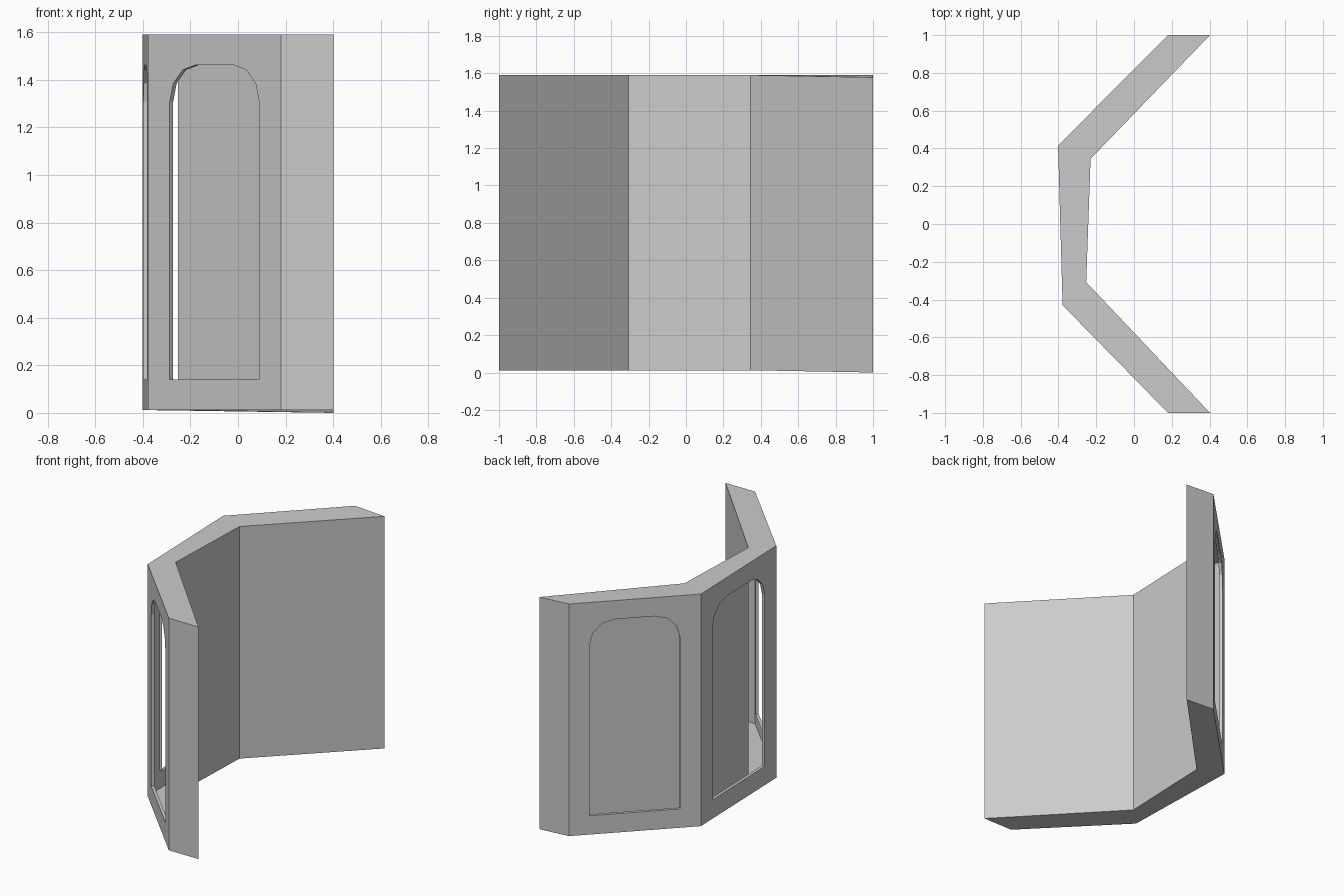
import bpy, bmesh, math
from mathutils import Vector

if "Cube" in bpy.data.objects:
    bpy.data.objects.remove(bpy.data.objects["Cube"])

Z0, Z1 = 0.012, 1.59          # underside and top of the wall
SILL, HEAD = 0.14, 1.463      # window opening
MARGIN, RADIUS, RIM = 0.13, 0.157, 0.02

outer = [(0.18, -1), (-0.378, -0.43), (-0.402, 0.415), (0.18, 1)]
inner = [(0.402, -1), (-0.253, -0.308), (-0.23, 0.345), (0.402, 1)]

bm = bmesh.new()


def column(points, z, drop=0.0):
    """One vertex per plan point; the last one may sit slightly lower."""
    return [bm.verts.new((x, y, z - (drop if i == 3 else 0)))
            for i, (x, y) in enumerate(points)]


def window_profile(length):
    """Opening with two rounded upper corners of three segments each."""
    a, b = MARGIN, length - MARGIN
    pts = [(a, SILL), (b, SILL)]
    for cx, start in ((b - RADIUS, 0), (a + RADIUS, 90)):
        for k in range(4):
            t = math.radians(start + 30 * k)
            pts.append((cx + RADIUS * math.cos(t),
                        HEAD - RADIUS + RADIUS * math.sin(t)))
    return pts


def loop_edges(verts):
    return [bm.edges.new((v, verts[(i + 1) % len(verts)])) if
            not bm.edges.get((v, verts[(i + 1) % len(verts)])) else
            bm.edges.get((v, verts[(i + 1) % len(verts)]))
            for i, v in enumerate(verts)]


ob, ot = column(outer, Z0), column(outer, Z1)
ib, it = column(inner, Z0, 0.012), column(inner, Z1, 0.012)

# Inner walls, top and underside of the hollow shell
for i in range(3):
    bm.faces.new((ib[i + 1], ib[i], it[i], it[i + 1]))
    bm.faces.new((ot[i], ot[i + 1], it[i + 1], it[i])[::-1])
    bm.faces.new((ob[i], ob[i + 1], ib[i + 1], ib[i]))

# End caps
bm.faces.new((ob[0], ib[0], it[0], ot[0]))
bm.faces.new((ib[3], ob[3], ot[3], it[3]))

# Outer panels with arched openings and shallow rims
for i in range(3):
    p, q = Vector(outer[i]), Vector(outer[i + 1])
    d = (q - p).normalized()
    inward = Vector((d.y, -d.x, 0)) * RIM
    hole = [bm.verts.new((p.x + d.x * u, p.y + d.y * u, z))
            for u, z in window_profile((q - p).length)]
    frame = loop_edges([ob[i], ob[i + 1], ot[i + 1], ot[i]])
    opening = loop_edges(hole)
    bmesh.ops.triangle_fill(bm, edges=frame + opening, use_beauty=True,
                            normal=-inward.normalized())
    back = [bm.verts.new(v.co + inward) for v in hole]
    n = len(hole)
    for k in range(n):
        j = (k + 1) % n
        bm.faces.new((hole[k], hole[j], back[j], back[k]))

bmesh.ops.recalc_face_normals(bm, faces=bm.faces)
mesh = bpy.data.meshes.new("angled_window_wall")
bm.to_mesh(mesh)
bm.free()
wall = bpy.data.objects.new("angled_window_wall", mesh)
bpy.context.collection.objects.link(wall)
